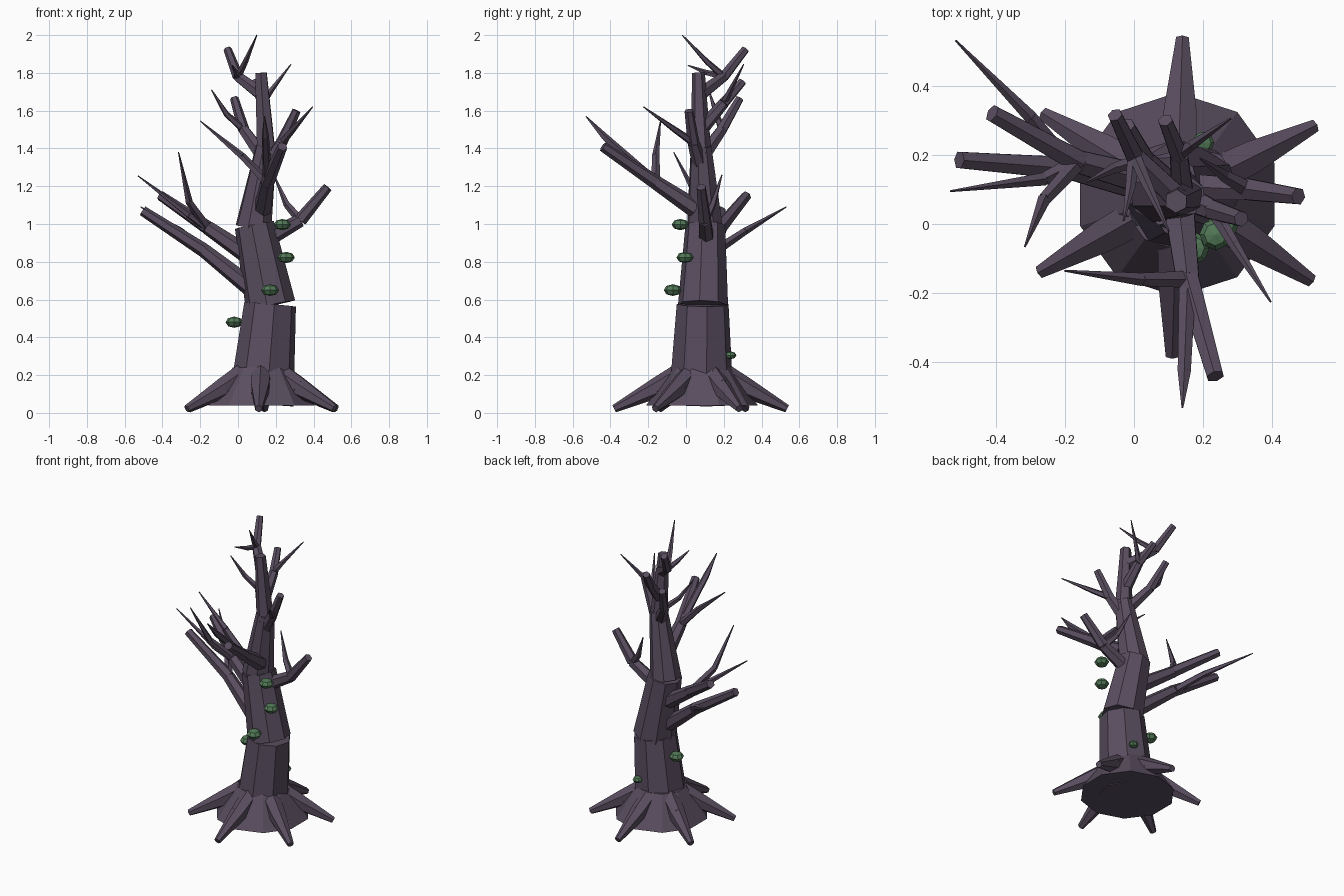
import bpy, bmesh, math
from mathutils import Vector, Matrix


def material(name, color):
    m = bpy.data.materials.new(name)
    m.diffuse_color = color
    return m


BARK = material("bark", (0.10, 0.075, 0.115, 1))
GREEN = material("fungus_green", (0.085, 0.19, 0.095, 1))


def finish(bm, name, mat):
    me = bpy.data.meshes.new(name)
    bm.to_mesh(me)
    bm.free()
    me.materials.append(mat)
    bpy.context.collection.objects.link(bpy.data.objects.new(name, me))


def cone(bm, a, b, ra, rb, sides):
    a, b = Vector(a), Vector(b)
    d = b - a
    rot = d.to_track_quat('Z', 'Y').to_matrix().to_4x4()
    bmesh.ops.create_cone(bm, cap_ends=True, segments=sides, radius1=ra, radius2=rb,
                          depth=d.length, matrix=Matrix.Translation((a + b) / 2) @ rot)


def limb(name, path, radii, sides):
    """Chain of tapered prisms through the path points."""
    bm = bmesh.new()
    for i in range(len(path) - 1):
        cone(bm, path[i], path[i + 1], radii[i], radii[i + 1], sides)
    finish(bm, name, BARK)


# Trunk: flared foot and four leaning tapered sections
C = Vector((0.125, 0.085, 0))
limb("trunk_flare", [C + Vector((0, 0, 0.04)), C + Vector((0, 0, 0.24))], [0.295, 0.16], 10)
trunk = [
    ((0.122, 0.08, 0.05), (0.17, 0.088, 0.575), 0.175, 0.139),
    ((0.172, 0.09, 0.57), (0.087, 0.102, 0.995), 0.134, 0.106),
    ((0.082, 0.10, 0.98), (0.15, 0.08, 1.41), 0.099, 0.057),
    ((0.15, 0.08, 1.37), (0.122, 0.066, 1.80), 0.055, 0.034),
]
for i, (a, b, ra, rb) in enumerate(trunk):
    limb(f"trunk_section_{i + 1}", [a, b], [ra, rb], 8 if i < 3 else 6)

# Six uneven roots around the foot
root_tips = [(0.525, 0.285), (0.14, 0.54), (-0.265, 0.32), (-0.275, -0.14), (0.11, -0.385), (0.515, -0.165)]
for i, (x, y) in enumerate(root_tips):
    out = Vector((x, y, 0)) - C
    pts = [C + out * f + Vector((0, 0, z)) for f, z in ((0.26, 0.20), (0.52, 0.13), (0.99, 0.022))]
    limb(f"root_{i + 1}", pts, [0.06, 0.054, 0.021], 6)

# Branches: base, elbow, blunt tip, base radius, then spikes growing from the elbow
branches = [
    ((0.06, 0.10, 0.67), (-0.18, 0.16, 0.86), (-0.505, 0.185, 1.07), 0.05,
     [[(-0.30, 0.31, 0.96), (-0.515, 0.53, 1.09)]]),
    ((0.06, 0.12, 0.83), (-0.16, 0.18, 0.98), (-0.41, 0.32, 1.15), 0.05,
     [[(-0.26, 0.13, 1.05), (-0.53, 0.095, 1.255)],
      [(-0.26, 0.07, 1.12), (-0.315, -0.065, 1.38)]]),
    ((0.10, 0.11, 0.89), (0.33, 0.10, 1.02), (0.475, 0.08, 1.195), 0.047,
     [[(0.26, 0.14, 1.10), (0.19, 0.19, 1.26)]]),
    ((0.13, 0.05, 1.08), (0.155, -0.16, 1.22), (0.235, -0.44, 1.41), 0.05,
     [[(0.145, -0.43, 1.46), (0.14, -0.53, 1.57)],
      [(0.02, -0.16, 1.36), (-0.20, -0.135, 1.545)]]),
    ((0.14, 0.08, 1.29), (0.23, 0.04, 1.43), (0.31, 0.015, 1.60), 0.042,
     [[(0.29, -0.06, 1.50), (0.395, -0.225, 1.62)]]),
    ((0.13, 0.09, 1.36), (0.03, 0.19, 1.50), (-0.02, 0.285, 1.665), 0.04,
     [[(-0.06, 0.16, 1.58), (-0.14, 0.12, 1.71)]]),
    ((0.14, 0.08, 1.50), (0.13, 0.20, 1.64), (0.09, 0.30, 1.755), 0.038,
     [[(0.17, 0.23, 1.70), (0.28, 0.305, 1.845)]]),
    ((0.12, 0.08, 1.69), (0.00, 0.20, 1.78), (-0.055, 0.315, 1.925), 0.038,
     [[(0.04, 0.11, 1.86), (0.10, -0.02, 2.0)],
      [(-0.01, 0.11, 1.80), (-0.03, 0.01, 1.84)]]),
]
for i, (base, elbow, tip, r, spikes) in enumerate(branches):
    limb(f"branch_{i + 1}", [base, elbow, tip], [r, r * 0.76, r * 0.42 + 0.006], 6)
    for k, pts in enumerate(spikes):
        limb(f"branch_{i + 1}_spike_{k + 1}", [elbow] + pts, [r * 0.52, r * 0.4, 0.003], 5)

# Shelf fungus: squashed faceted blobs on the trunk
fungi = [(0.235, -0.03, 0.997, 0.046), (0.255, -0.005, 0.823, 0.046), (0.17, -0.07, 0.65, 0.048),
         (-0.02, 0.13, 0.48, 0.046), (0.20, 0.235, 0.305, 0.032)]
for i, (x, y, z, r) in enumerate(fungi):
    bm = bmesh.new()
    bmesh.ops.create_uvsphere(bm, u_segments=8, v_segments=4, radius=r,
                              matrix=Matrix.Translation((x, y, z)) @ Matrix.Diagonal((1, 1, 0.65, 1)))
    finish(bm, f"fungus_{i + 1}", GREEN)
